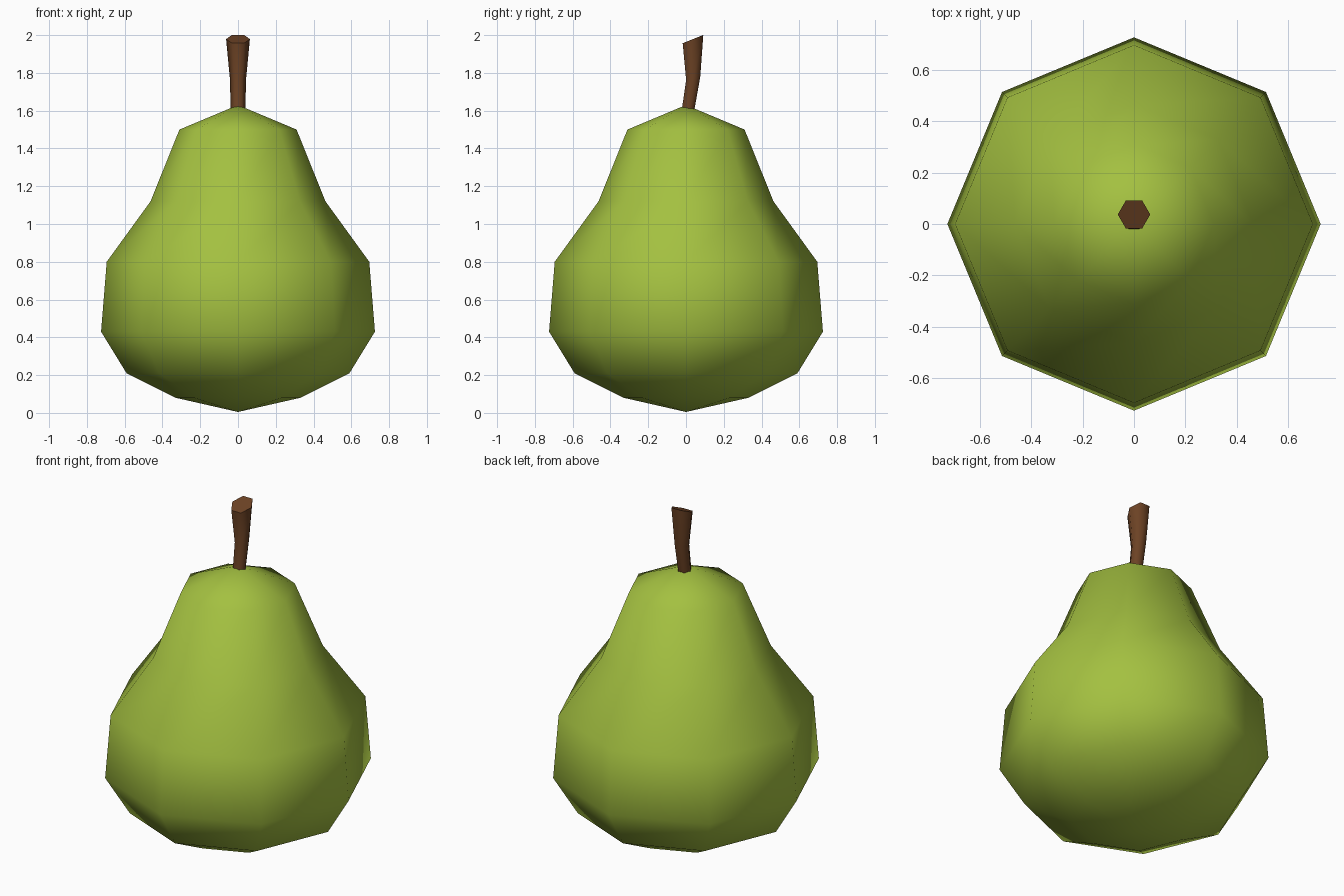
import bpy, bmesh, math
from mathutils import Vector

if "Cube" in bpy.data.objects:
    bpy.data.objects.remove(bpy.data.objects["Cube"])


def material(name, rgb):
    m = bpy.data.materials.new(name)
    m.diffuse_color = (*rgb, 1)
    m.use_nodes = True
    m.node_tree.nodes["Principled BSDF"].inputs["Base Color"].default_value = m.diffuse_color
    return m


def finish(name, bm, mat):
    bmesh.ops.recalc_face_normals(bm, faces=bm.faces[:])
    me = bpy.data.meshes.new(name)
    bm.to_mesh(me)
    bm.free()
    me.materials.append(mat)
    ob = bpy.data.objects.new(name, me)
    bpy.context.collection.objects.link(ob)
    return ob


def bridge(bm, lower, upper):
    n = len(lower)
    for i in range(n):
        j = (i + 1) % n
        bm.faces.new((lower[i], lower[j], upper[j], upper[i]))


def ring(bm, n, r, y, z, slope=0.0):
    pts = []
    for i in range(n):
        a = 2 * math.pi * i / n
        dy = r * math.sin(a)
        pts.append(bm.verts.new(Vector((r * math.cos(a), y + dy, z + slope * dy))))
    return pts


green = material("pear green", (0.37, 0.53, 0.052))
brown = material("stem brown", (0.15, 0.055, 0.018))

# Fruit body: eight-sided lathe, fully smooth, pointed at both poles
profile = [(0.33, 0.08), (0.59, 0.21), (0.725, 0.43), (0.695, 0.80),
           (0.463, 1.12), (0.31, 1.50)]
bm = bmesh.new()
rings = [ring(bm, 8, r, 0, z) for r, z in profile]
for a, b in zip(rings, rings[1:]):
    bridge(bm, a, b)
for loop, z in ((rings[0], 0.005), (rings[-1], 1.63)):
    pole = bm.verts.new((0, 0, z))
    for i in range(8):
        bm.faces.new((loop[i], loop[(i + 1) % 8], pole))
for f in bm.faces:
    f.smooth = True
finish("fruit_body", bm, green)

# Stem: bent, flaring hexagonal tube with a slanted cut top
bm = bmesh.new()
rings = [ring(bm, 6, 0.038, 0.007, 1.58, 0),
         ring(bm, 6, 0.043, 0.038, 1.77, 0.2),
         ring(bm, 6, 0.063, 0.037, 1.979, 0.4)]
for a, b in zip(rings, rings[1:]):
    bridge(bm, a, b)
for f in bm.faces:
    f.smooth = True
bm.faces.new(rings[0])
bm.faces.new(rings[-1])
stem = finish("stem", bm, brown)
bpy.context.view_layer.objects.active = stem
stem.select_set(True)
bpy.ops.object.shade_smooth_by_angle(angle=math.radians(65))
